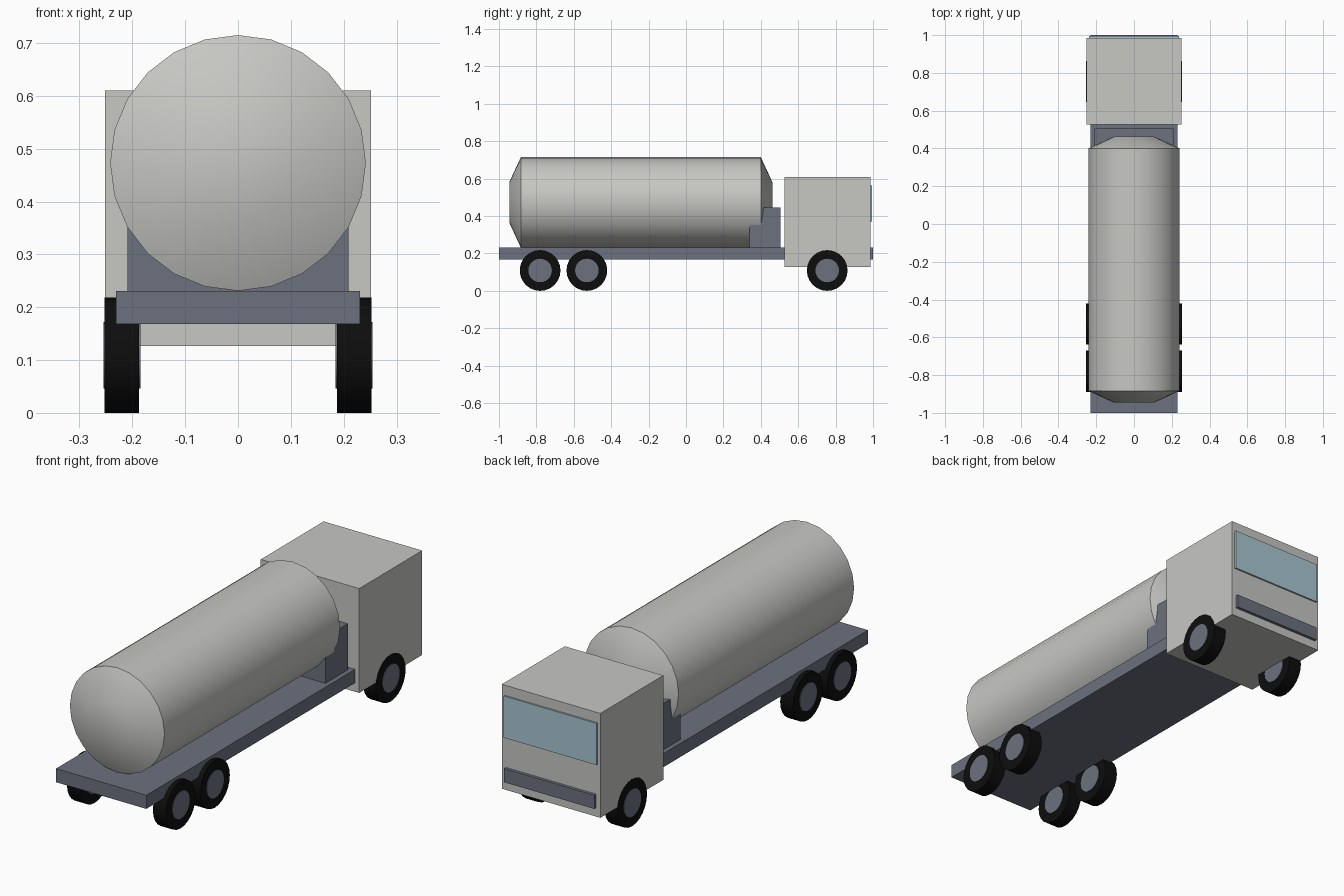
import bpy, bmesh, math
from mathutils import Vector

default = bpy.data.objects.get("Cube")
if default:
    bpy.data.objects.remove(default, do_unlink=True)


def material(name, rgb):
    m = bpy.data.materials.new(name)
    m.use_nodes = True
    m.diffuse_color = (*rgb, 1)
    m.node_tree.nodes["Principled BSDF"].inputs["Base Color"].default_value = (*rgb, 1)
    return m


LIGHT = material("light grey paint", (0.57, 0.57, 0.55))
STEEL = material("slate steel", (0.15, 0.165, 0.21))
GLASS = material("blue glass", (0.40, 0.57, 0.64))
RUBBER = material("black rubber", (0.004, 0.004, 0.004))


def add_object(name, bm, mat, smooth=False):
    bmesh.ops.recalc_face_normals(bm, faces=bm.faces)
    mesh = bpy.data.meshes.new(name)
    bm.to_mesh(mesh)
    bm.free()
    mesh.materials.append(mat)
    ob = bpy.data.objects.new(name, mesh)
    bpy.context.collection.objects.link(ob)
    if smooth:
        bpy.ops.object.select_all(action="DESELECT")
        ob.select_set(True)
        bpy.context.view_layer.objects.active = ob
        bpy.ops.object.shade_smooth_by_angle(angle=math.radians(35))
    return ob


def box(name, lo, hi, mat):
    lo, hi = Vector(lo), Vector(hi)
    bm = bmesh.new()
    bmesh.ops.create_cube(bm, size=1)
    for v in bm.verts:
        v.co = (lo + hi) / 2 + v.co * (hi - lo)
    return add_object(name, bm, mat)


def lathe(name, profile, axis, centre, mat, sides=24):
    """Turn (position, radius) pairs about the x or y axis, with capped ends."""
    bm = bmesh.new()
    rings = []
    for pos, r in profile:
        ring = []
        for i in range(sides):
            a = math.tau * i / sides
            u, w = r * math.sin(a), r * math.cos(a)
            co = (pos, u, w) if axis == "x" else (u, pos, w)
            ring.append(bm.verts.new(Vector(co) + Vector(centre)))
        rings.append(ring)
    for a, b in zip(rings, rings[1:]):
        for i in range(sides):
            j = (i + 1) % sides
            bm.faces.new((a[i], a[j], b[j], b[i]))
    bm.faces.new(rings[0])
    bm.faces.new(rings[-1])
    return add_object(name, bm, mat, smooth=True)


# Chassis, tank support and cab
box("chassis", (-0.231, -1, 0.168), (0.231, 1, 0.231), STEEL)
box("tank_support", (-0.209, 0.34, 0.22), (0.209, 0.505, 0.445), STEEL)
box("cab", (-0.252, 0.526, 0.127), (0.252, 0.986, 0.61), LIGHT)
box("windscreen", (-0.237, 0.985, 0.37), (0.237, 0.994, 0.563), GLASS)

# Tank with domed ends
lathe("tank", [(-0.945, 0.108), (-0.883, 0.242), (0.4, 0.242), (0.462, 0.108)],
      "y", (0, 0, 0.473), LIGHT)

# Wheels: a tyre around a hub that stands slightly proud
for label, y in (("rear", -0.78), ("middle", -0.53), ("front", 0.755)):
    for side, x in (("left", 0.22), ("right", -0.22)):
        centre = (x, y, 0.109)
        lathe(f"{label}_{side}_tyre", [(-0.033, 0.109), (0.033, 0.109)],
              "x", centre, RUBBER)
        lathe(f"{label}_{side}_hub", [(-0.035, 0.063), (0.035, 0.063)],
              "x", centre, STEEL)
